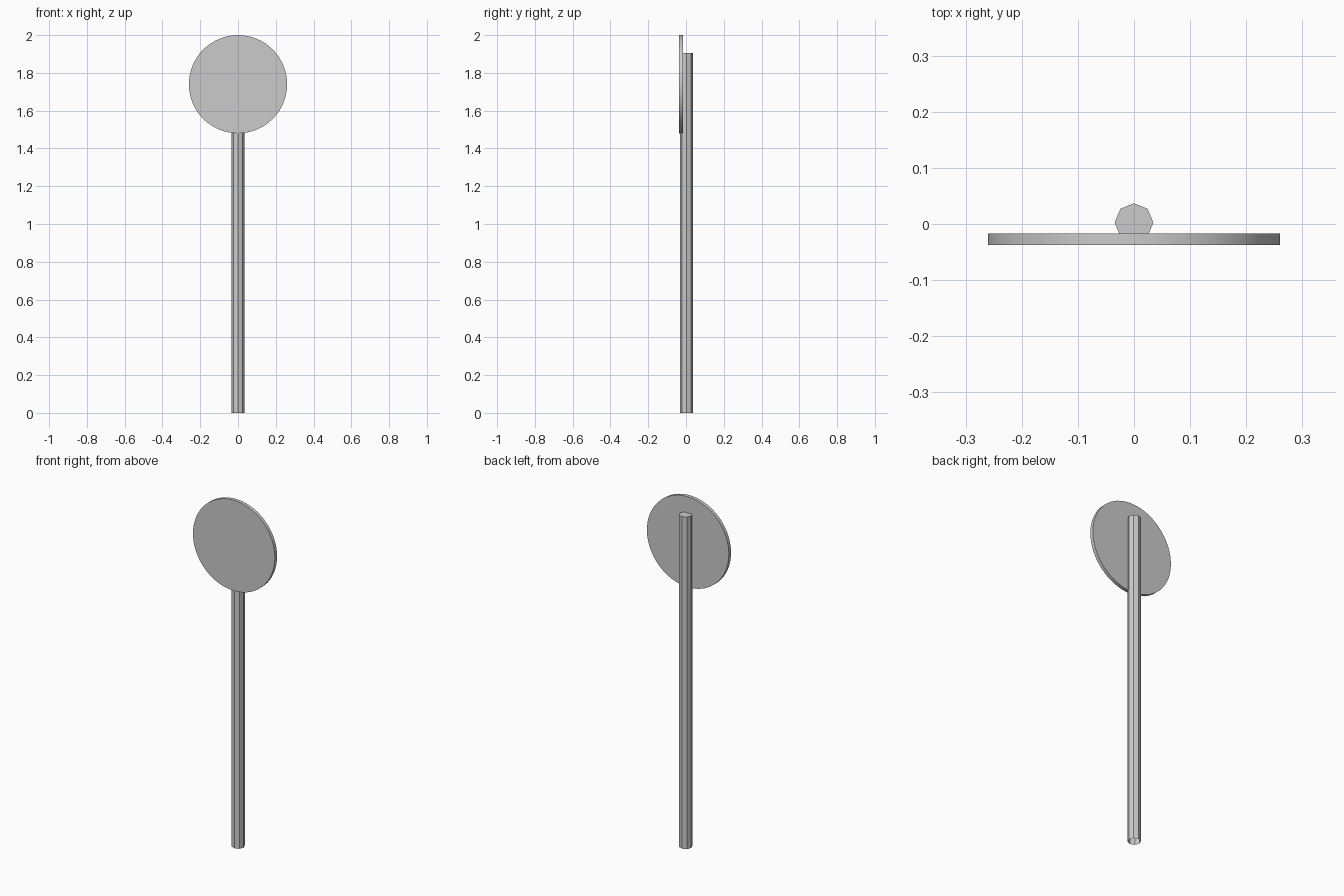
import bpy, bmesh
from math import pi
from mathutils import Matrix

if "Cube" in bpy.data.objects:
    bpy.data.objects.remove(bpy.data.objects["Cube"])


def cylinder(name, radius, depth, sides, matrix, open_bottom=False):
    bm = bmesh.new()
    bmesh.ops.create_cone(bm, cap_ends=True, segments=sides, radius1=radius,
                          radius2=radius, depth=depth)
    if open_bottom:
        caps = [f for f in bm.faces if f.normal.z < -0.9]
        bmesh.ops.delete(bm, geom=caps, context='FACES_ONLY')
    bm.transform(matrix)
    mesh = bpy.data.meshes.new(name)
    bm.to_mesh(mesh)
    bm.free()
    obj = bpy.data.objects.new(name, mesh)
    bpy.context.collection.objects.link(obj)
    return obj


# Eight-sided post, open where it meets the ground
POST_HEIGHT = 1.906
cylinder("post", 0.0345, POST_HEIGHT, 8,
         Matrix.Translation((0, 0.0025, POST_HEIGHT / 2)), open_bottom=True)

# Round sign plate, facing the front
plate = cylinder("sign_plate", 0.26, 0.02, 64,
                 Matrix.Translation((0, -0.027, 1.74)) @ Matrix.Rotation(pi / 2, 4, 'X'))
bpy.context.view_layer.objects.active = plate
plate.select_set(True)
bpy.ops.object.shade_smooth_by_angle(angle=pi / 6)
